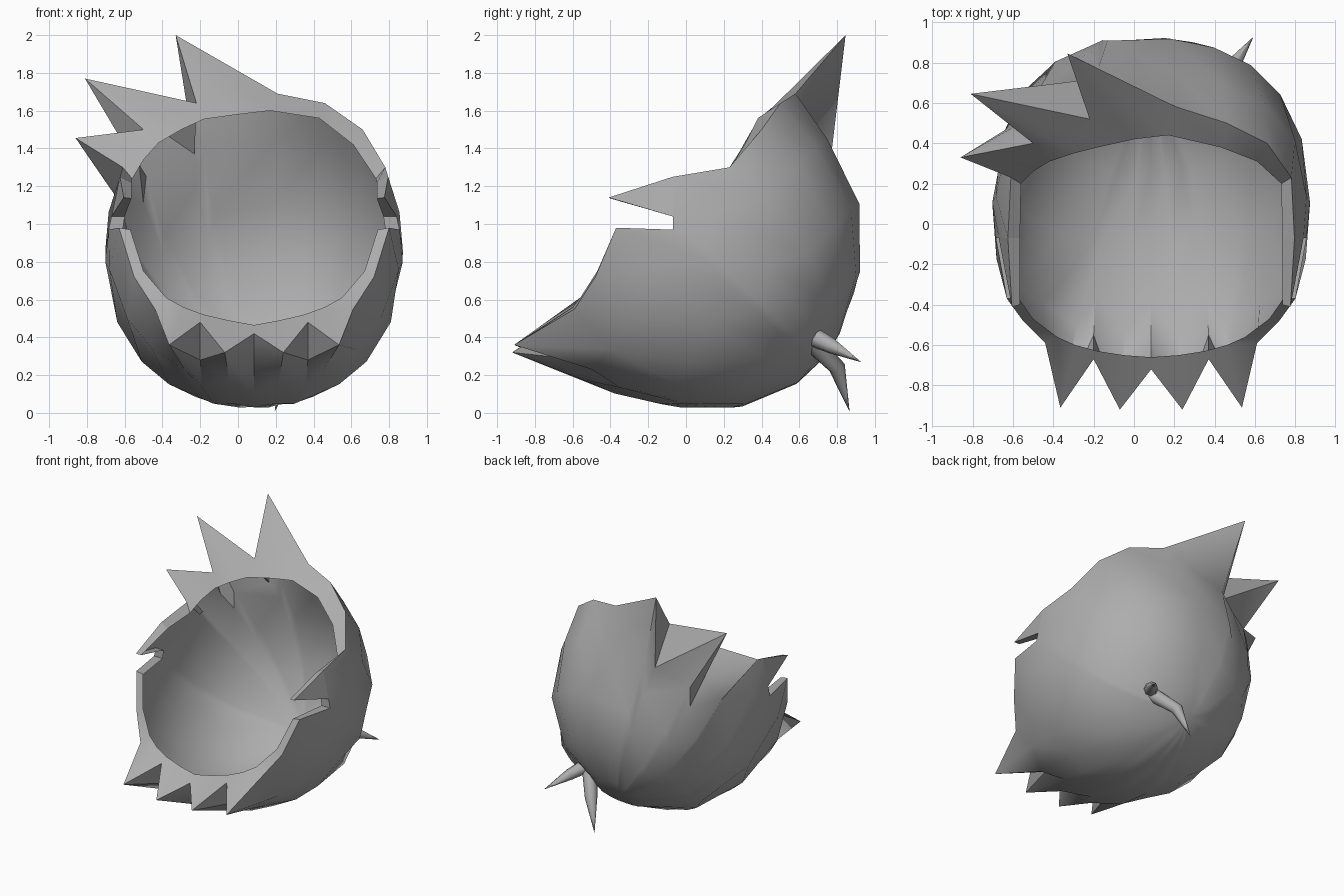
import bpy, bmesh, math
from mathutils import Vector

if "Cube" in bpy.data.objects:
    bpy.data.objects.remove(bpy.data.objects["Cube"])

CX = 0.085
C = Vector((CX, 0.15, 0.83))            # centre of the cup
POLE = Vector((0, 0.71, -0.70)).normalized()  # deepest point, opposite the opening
RINGS = (0.12, 0.36, 0.6, 0.84)

grey = bpy.data.materials.new("dark_grey")
grey.diffuse_color = (0.42, 0.42, 0.42, 1)
grey.use_nodes = True
grey.node_tree.nodes["Principled BSDF"].inputs["Base Color"].default_value = grey.diffuse_color


def finish(name, bm, angle=40):
    bmesh.ops.remove_doubles(bm, verts=bm.verts, dist=0.0005)
    bmesh.ops.recalc_face_normals(bm, faces=bm.faces)
    me = bpy.data.meshes.new(name)
    bm.to_mesh(me)
    bm.free()
    me.materials.append(grey)
    ob = bpy.data.objects.new(name, me)
    bpy.context.collection.objects.link(ob)
    bpy.ops.object.select_all(action='DESELECT')
    ob.select_set(True)
    bpy.context.view_layer.objects.active = ob
    bpy.ops.object.shade_smooth_by_angle(angle=math.radians(angle))
    return ob


def mir(p):
    return (2 * CX - p[0], p[1], p[2])


def radius(d):
    """Slightly squared ellipsoid, longer to the front, fuller at the upper back."""
    e = 2.2
    ry = 1.03 if d.y < 0 else 0.775 + 0.07 * d.z
    s = abs(d.x / 0.775) ** e + abs(d.y / ry) ** e + abs(d.z / 0.80) ** e
    return 1.01 / s ** (1 / e)


def column(rim, t):
    """Point on the way from the pole (t=0) to a rim point (t=1)."""
    v = Vector(rim) - C
    d = POLE.slerp(v.normalized(), t)
    r = radius(d)
    return C + d * (r + t ** 10 * max(-0.1, min(0.15, v.length - r)))


# rim columns: (front outer point, inner edge point, optional recessed outer point)
upper = [((.21, .58, 1.69), (.17, .44, 1.60)),
         ((.46, .50, 1.64), (.43, .38, 1.56)),
         ((.66, .40, 1.50), (.61, .31, 1.42))]
side = [((.78, .23, 1.30), (.73, .20, 1.24)),
        ((.795, -.07, 1.25), (.735, -.07, 1.22)),
        ((.84, -.07, 1.04), (.77, -.07, 1.04)),
        ((.855, -.07, .97), (.78, -.07, .97)),
        ((.80, -.37, .98), (.74, -.37, .97)),
        ((.72, -.48, .72), (.67, -.47, .75)),
        ((.61, -.59, .55), (.55, -.56, .61)),
        ((.535, -.91, .36), (.46, -.60, .56)),
        ((.37, -.67, .48), (.35, -.63, .52), (.37, -.55, .28)),
        ((.24, -.92, .32), (.22, -.65, .49))]
middle = [((CX, -.72, .42), (CX, -.66, .465), (CX, -.58, .25))]
crest = [((-.86, .33, 1.455), (-.50, .26, 1.34)),
         ((-.50, .40, 1.50), (-.42, .31, 1.43), (-.52, .525, 1.28)),
         ((-.81, .645, 1.77), (-.30, .35, 1.50)),
         ((-.22, .52, 1.64), (-.18, .38, 1.555), (-.23, .715, 1.37)),
         ((-.33, .845, 2.0), (0, .42, 1.58))]
cols = upper + side + middle + [tuple(mir(p) for p in c) for c in reversed(side)] + crest

# cup: one thin skin from the pole to the spikes, then an inward rim
bm = bmesh.new()
grid = []
for c in cols:
    front, inner, back = c[0], c[1], c[-1] if len(c) == 3 else c[0]
    pts = [C + POLE * radius(POLE)] + [column(back, t) for t in RINGS] + [back, front, inner]
    grid.append([bm.verts.new(p) for p in pts])
for k, (a, b) in enumerate(zip(grid, grid[1:] + grid[:1])):
    count = len(a) - 1
    if k in (4, 21):                    # rim stays open where the flaps join
        count -= 1
    for i in range(count):
        bm.faces.new((a[i], a[i + 1], b[i + 1], b[i]))
bmesh.ops.dissolve_degenerate(bm, edges=bm.edges, dist=0.0005)
finish("spiky_shell", bm)

# pointed flaps above the side notches, each with an inward rim
outer = [(.795, -.07, 1.25), (.775, -.41, 1.14), (.84, -.07, 1.04)]
inside = [(.735, -.07, 1.22), (.735, -.40, 1.135), (.77, -.07, 1.04)]
for name, f in (("right_flap", lambda p: p), ("left_flap", mir)):
    bm = bmesh.new()
    o = [bm.verts.new(f(p)) for p in outer]
    q = [bm.verts.new(f(p)) for p in inside]
    bm.faces.new(o)
    for i in range(2):
        bm.faces.new((o[i], q[i], q[i + 1], o[i + 1]))
    finish(name, bm)


# tapered tails at the lower back
def tail(name, path, radii, n=8):
    bm = bmesh.new()
    path = [Vector(p) for p in path]
    rings = []
    for i, (p, r) in enumerate(zip(path, radii)):
        d = path[min(i + 1, len(path) - 1)] - path[max(i - 1, 0)]
        q = d.to_track_quat('Z', 'Y')
        rings.append([bm.verts.new(p + q @ Vector((r * math.cos(2 * math.pi * k / n),
                                                   r * math.sin(2 * math.pi * k / n), 0)))
                      for k in range(n)])
    for a, b in zip(rings, rings[1:]):
        for k in range(n):
            bm.faces.new((a[k], a[(k + 1) % n], b[(k + 1) % n], b[k]))
    bm.faces.new(rings[0])
    finish(name, bm, 60)


tail("upper_tail", [(.40, .66, .41), (.48, .77, .355), (.59, .925, .27)], (.055, .042, .001))
tail("lower_tail", [(.38, .66, .38), (.27, .80, .24), (.195, .865, .01)], (.055, .045, .001))
